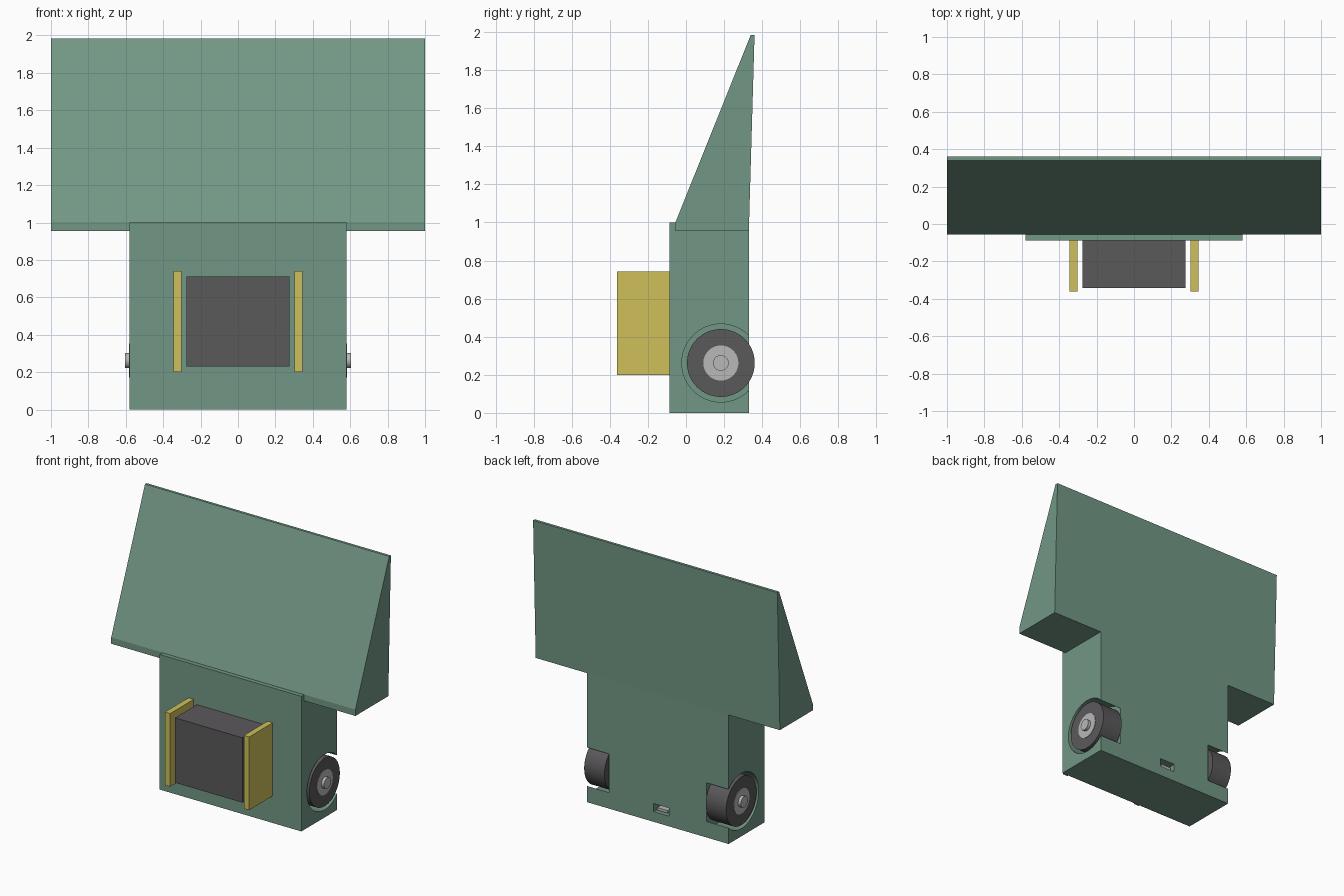
import bpy
import bmesh
import math
from mathutils import Matrix, Vector

if "Cube" in bpy.data.objects:
    bpy.data.objects.remove(bpy.data.objects["Cube"], do_unlink=True)


def material(name, rgb):
    m = bpy.data.materials.new(name)
    m.use_nodes = True
    m.diffuse_color = (*rgb, 1)
    m.node_tree.nodes["Principled BSDF"].inputs["Base Color"].default_value = (*rgb, 1)
    return m


GREEN = material("sage green", (0.17, 0.31, 0.235))
YELLOW = material("mustard yellow", (0.62, 0.53, 0.105))
DARK = material("dark grey", (0.105, 0.1, 0.105))
METAL = material("light metal", (0.48, 0.48, 0.48))


def finish(name, bm, mat):
    bmesh.ops.recalc_face_normals(bm, faces=bm.faces)
    mesh = bpy.data.meshes.new(name)
    bm.to_mesh(mesh)
    bm.free()
    mesh.materials.append(mat)
    obj = bpy.data.objects.new(name, mesh)
    bpy.context.collection.objects.link(obj)
    return obj


def box(name, x, y, z, mat):
    bm = bmesh.new()
    lo, hi = Vector((x[0], y[0], z[0])), Vector((x[1], y[1], z[1]))
    place = Matrix.Translation((lo + hi) / 2) @ Matrix.Diagonal((*(hi - lo), 1))
    bmesh.ops.create_cube(bm, size=1, matrix=place)
    return finish(name, bm, mat)


def prism(name, profile, half_width, mat):
    """Extrude a (y, z) outline across x."""
    bm = bmesh.new()
    face = bm.faces.new([bm.verts.new((-half_width, y, z)) for y, z in profile])
    grown = bmesh.ops.extrude_face_region(bm, geom=[face])["geom"]
    verts = [v for v in grown if isinstance(v, bmesh.types.BMVert)]
    bmesh.ops.translate(bm, verts=verts, vec=(2 * half_width, 0, 0))
    return finish(name, bm, mat)


WHEEL_Y, WHEEL_Z = 0.183, 0.262


def disc(name, side, x0, x1, radius, mat):
    """Cylinder along x on the wheel axis."""
    bm = bmesh.new()
    place = (Matrix.Translation((side * (x0 + x1) / 2, WHEEL_Y, WHEEL_Z))
             @ Matrix.Rotation(math.pi / 2, 4, "Y"))
    bmesh.ops.create_cone(bm, cap_ends=True, segments=64, radius1=radius,
                          radius2=radius, depth=x1 - x0, matrix=place)
    obj = finish(name, bm, mat)
    bpy.ops.object.select_all(action="DESELECT")
    obj.select_set(True)
    bpy.context.view_layer.objects.active = obj
    bpy.ops.object.shade_smooth_by_angle(angle=math.radians(35))
    return obj


def boolean(target, other, operation):
    mod = target.modifiers.new(operation.lower(), "BOOLEAN")
    mod.operation = operation
    mod.solver = "EXACT"
    mod.object = other
    bpy.context.view_layer.objects.active = target
    bpy.ops.object.modifier_apply(modifier=mod.name)
    bpy.data.objects.remove(other, do_unlink=True)


# Body and the sloping panel above it, joined as one shell
body = box("body", (-0.58, 0.58), (-0.087, 0.33), (0, 1.0), GREEN)
panel = prism("sloping_panel", [(-0.055, 0.955), (-0.055, 1.002), (0.34, 1.985),
                                (0.36, 1.985), (0.33, 0.955)], 1.0, GREEN)
boolean(body, panel, "UNION")

# Round wheel wells, open at the side and the back
for side in (-1, 1):
    boolean(body, disc("well_cutter", side, 0.4, 0.7, 0.205, GREEN), "DIFFERENCE")

# Small socket low on the back
boolean(body, box("socket_cutter", (-0.09, 0.035), (0.27, 0.4), (0.075, 0.135), GREEN),
        "DIFFERENCE")
box("socket_tongue", (-0.07, 0.015), (0.265, 0.315), (0.085, 0.105), METAL)

# Block on the front with a plate at each side
box("front_block", (-0.276, 0.276), (-0.343, -0.08), (0.23, 0.71), DARK)
for side, label in ((-1, "right"), (1, "left")):
    x = sorted((side * 0.302, side * 0.345))
    box(label + "_side_plate", x, (-0.362, -0.08), (0.2, 0.742), YELLOW)

    # Wheel, hub and axle
    disc(label + "_wheel", side, 0.415, 0.581, 0.178, DARK)
    disc(label + "_hub", side, 0.5, 0.584, 0.092, METAL)
    disc(label + "_axle", side, 0.39, 0.605, 0.041, METAL)
